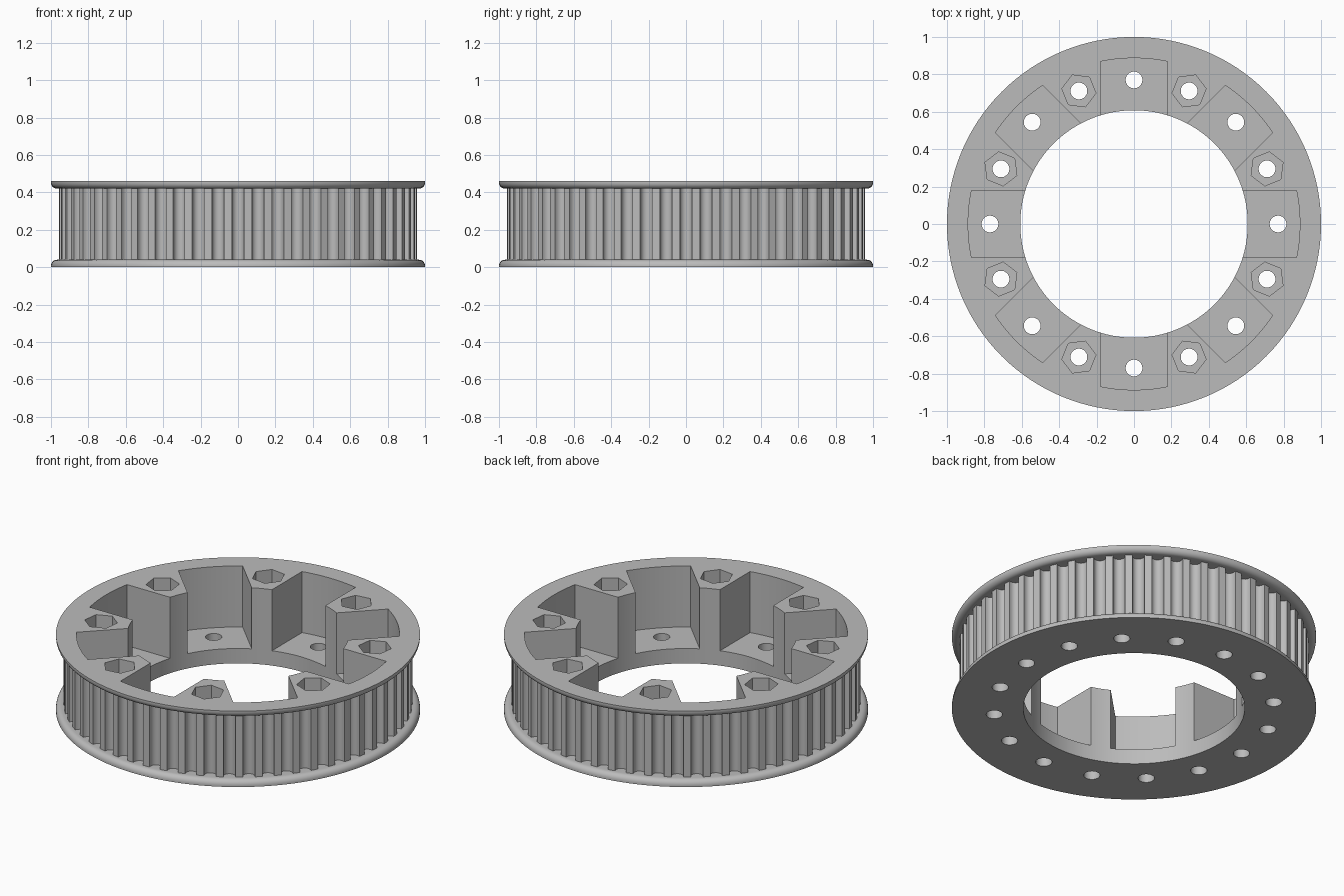
import bpy, bmesh
from math import cos, sin, pi, tau, asin
from mathutils import Matrix, Vector

HEIGHT, FLANGE, BORE, CORE = 0.46, 0.04, 0.608, 0.957
TEETH, FLOOR, BOLT_R = 56, 0.09, 0.77

old = bpy.data.objects.get("Cube")
if old:
    bpy.data.objects.remove(old, do_unlink=True)

grey = bpy.data.materials.new("grey")
grey.use_nodes = True
grey.diffuse_color = (0.5, 0.5, 0.5, 1)
grey.node_tree.nodes["Principled BSDF"].inputs["Base Color"].default_value = (0.5, 0.5, 0.5, 1)


def new_object(name, bm):
    bmesh.ops.recalc_face_normals(bm, faces=bm.faces)
    mesh = bpy.data.meshes.new(name)
    bm.to_mesh(mesh)
    bm.free()
    mesh.materials.append(grey)
    ob = bpy.data.objects.new(name, mesh)
    bpy.context.collection.objects.link(ob)
    return ob


def circle(r, n, cx=0.0):
    return [Vector((cx + r * cos(tau * i / n), r * sin(tau * i / n))) for i in range(n)]


def prisms(name, outline, z0, z1, angles=(0,)):
    """Extrude an outline from z0 to z1, repeated around the axis."""
    bm = bmesh.new()
    for a in angles:
        turn = Matrix.Rotation(a, 3, 'Z')
        base = bm.faces.new([bm.verts.new(turn @ Vector((p.x, p.y, z0))) for p in outline])
        top = bmesh.ops.extrude_face_region(bm, geom=[base], use_keep_orig=True)["geom"]
        bmesh.ops.translate(bm, vec=(0, 0, z1 - z0),
                            verts=[v for v in top if isinstance(v, bmesh.types.BMVert)])
    return new_object(name, bm)


def flange(name, z_out, direction):
    """Disc with its belt-side rim rounded."""
    r, n = 0.032, 128
    profile = [(1.0, 0.0)]
    profile += [(1 - r + r * cos(t * pi / 12), FLANGE - r + r * sin(t * pi / 12)) for t in range(7)]
    bm = bmesh.new()
    rings = [[bm.verts.new((pr * cos(tau * i / n), pr * sin(tau * i / n), z_out + direction * pz))
              for i in range(n)] for pr, pz in profile]
    for lo, hi in zip(rings, rings[1:]):
        for i in range(n):
            j = (i + 1) % n
            bm.faces.new((lo[i], lo[j], hi[j], hi[i]))
    bm.faces.new(rings[0])
    bm.faces.new(rings[-1])
    return new_object(name, bm)


def combine(target, other, operation):
    mod = target.modifiers.new(operation, 'BOOLEAN')
    mod.operation, mod.solver, mod.object = operation, 'EXACT', other
    bpy.context.view_layer.objects.active = target
    bpy.ops.object.modifier_apply(modifier=mod.name)
    bpy.data.objects.remove(other, do_unlink=True)


# Toothed core: rounded grooves around the belt track
groove_r, centre = 0.033, CORE - 0.012
edge = asin(groove_r / CORE)
outline = []
for k in range(TEETH):
    turn = Matrix.Rotation(tau * k / TEETH, 2)
    groove = [Vector((CORE * cos(edge), -groove_r))]
    groove += [Vector((centre - groove_r * sin(pi * i / 8), -groove_r * cos(pi * i / 8)))
               for i in range(9)]
    groove += [Vector((CORE * cos(edge), groove_r)),
               Vector((CORE * cos(pi / TEETH), CORE * sin(pi / TEETH)))]
    outline += [turn @ p for p in groove]
pulley = prisms("toothed_pulley", outline, FLANGE / 2, HEIGHT - FLANGE / 2)

# Flanges above and below the teeth
combine(pulley, flange("bottom_flange", 0, 1), 'UNION')
combine(pulley, flange("top_flange", HEIGHT, -1), 'UNION')

# Central bore
combine(pulley, prisms("bore", circle(BORE, 128), -0.1, 0.6), 'DIFFERENCE')

# Eight open pockets with curved back walls
half, back = 0.179, 0.887
span = asin(half / back)
pocket = [Vector((0.5, -half))]
pocket += [Vector((back * cos(a), back * sin(a))) for a in (span * (i / 6 - 1) for i in range(13))]
pocket += [Vector((0.5, half))]
eighths = [tau * i / 8 for i in range(8)]
between = [a + pi / 8 for a in eighths]
combine(pulley, prisms("pockets", pocket, FLOOR, 0.6, eighths), 'DIFFERENCE')

# Hexagonal nut recesses in the pillars, and bolt holes all round
combine(pulley, prisms("nut_recesses", circle(0.092, 6, BOLT_R), FLOOR, 0.6, between), 'DIFFERENCE')
combine(pulley, prisms("bolt_holes", circle(0.045, 24, BOLT_R), -0.1, 0.6, eighths + between),
        'DIFFERENCE')

bpy.ops.object.select_all(action='DESELECT')
pulley.select_set(True)
bpy.context.view_layer.objects.active = pulley
bpy.ops.object.shade_smooth_by_angle(angle=pi / 6)
